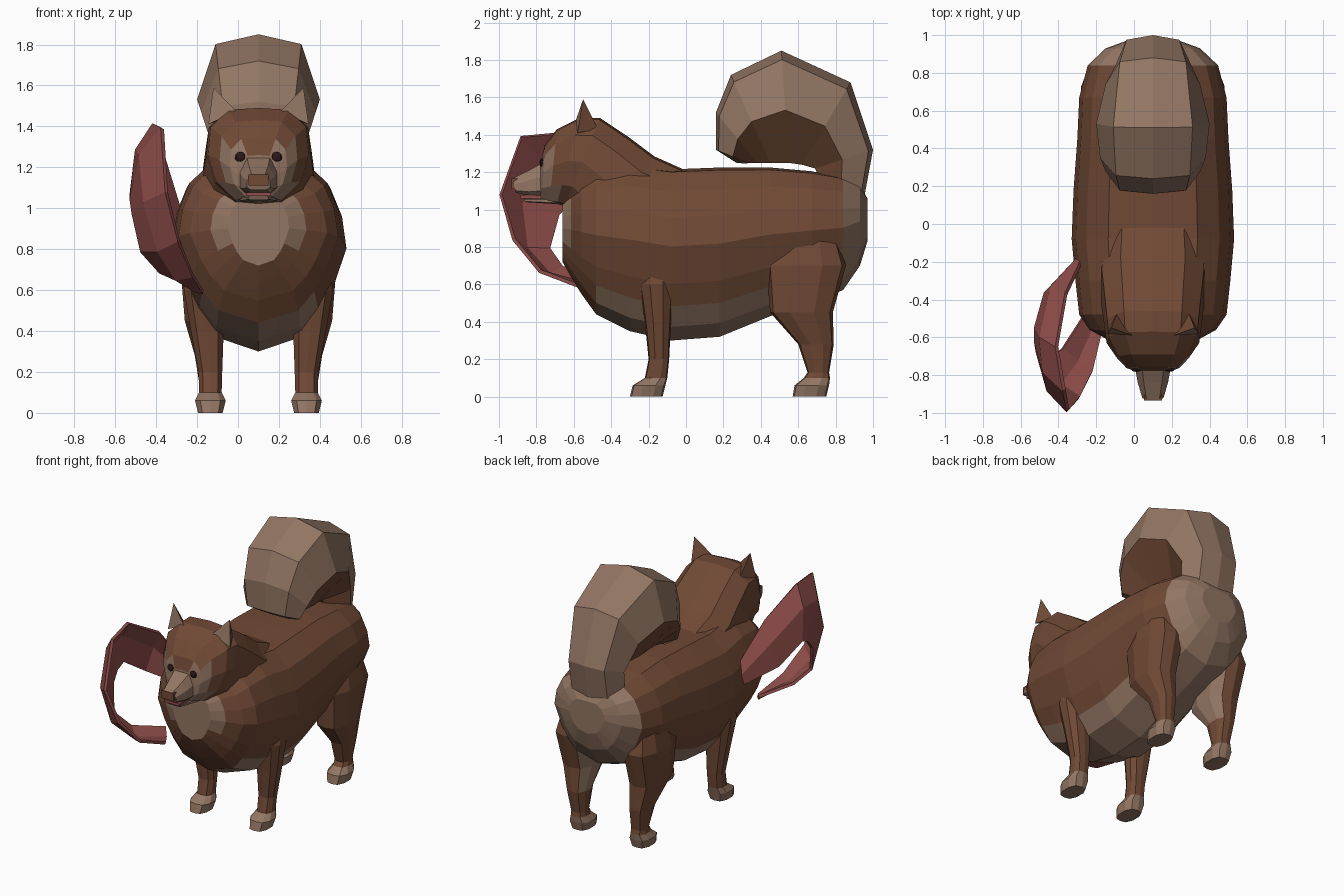
import bpy, bmesh
from mathutils import Vector

cube = bpy.data.objects.get("Cube")
if cube:
    bpy.data.objects.remove(cube, do_unlink=True)

CX = 0.1  # the animal stands a little off centre


def material(name, rgb):
    m = bpy.data.materials.new(name)
    m.use_nodes = True
    m.diffuse_color = (*rgb, 1)
    bsdf = m.node_tree.nodes["Principled BSDF"]
    bsdf.inputs["Base Color"].default_value = (*rgb, 1)
    bsdf.inputs["Roughness"].default_value = 0.9
    return m


BROWN = material("brown fur", (0.165, 0.068, 0.036))
TAN = material("tan fur", (0.29, 0.18, 0.125))
RED = material("red cloth", (0.28, 0.077, 0.07))
DARK = material("dark eye", (0.025, 0.01, 0.008))


def finish(name, bm, mats, rule=None):
    """Turn a bmesh into a flat-shaded object, colouring faces by a rule."""
    bmesh.ops.recalc_face_normals(bm, faces=bm.faces)
    if rule:
        for f in bm.faces:
            c = f.calc_center_median()
            f.material_index = int(rule(Vector((c.x - CX, c.y, c.z)), f.normal))
    me = bpy.data.meshes.new(name)
    bm.to_mesh(me)
    bm.free()
    ob = bpy.data.objects.new(name, me)
    for m in mats:
        me.materials.append(m)
    bpy.context.collection.objects.link(ob)
    return ob


def loft(name, sections, half, rule=None, mats=(BROWN, TAN), side=0):
    """Skin sections (ya, za, yb, zb, half width, x offset) with a half profile."""
    ring = half + [(-w, t) for w, t in reversed(half[1:-1])]
    bm = bmesh.new()
    rows = []
    for ya, za, yb, zb, hw, *off in sections:
        x = CX + side * (off[0] if off else 0)
        rows.append([bm.verts.new((x + w * hw, yb + (ya - yb) * t, zb + (za - zb) * t))
                     for w, t in ring])
    n = len(ring)
    for r, s in zip(rows, rows[1:]):
        for i in range(n):
            j = (i + 1) % n
            bm.faces.new((r[i], r[j], s[j], s[i]))
    bm.faces.new(rows[0])
    bm.faces.new(rows[-1])
    return finish(name, bm, mats, rule)


def box(name, lo, hi, mat):
    bm = bmesh.new()
    bmesh.ops.create_cube(bm, size=1)
    for v in bm.verts:
        v.co = [l + (h - l) * (c + 0.5) for l, h, c in zip(lo, hi, v.co)]
    return finish(name, bm, [mat])


# Body: tan bib at the front, tan belly and rump
def body_rule(c, n):
    bib = c.y < -0.65 or (c.y < -0.62 and c.z > 0.83)
    belly = c.y > -0.46 and n.z < -0.6
    brisket = -0.46 < c.y < -0.1 and c.z < 0.55
    return bib or belly or brisket or c.y > 0.87


body_half = [(0, 1), (.55, .985), (.82, .87), (.95, .72), (1, .55), (.84, .33), (.70, .2),
             (.5, .08), (0, 0)]
body = [(-.66, 1.05, .72, .15), (-.615, 1.10, .64, .235), (-.56, 1.15, .55, .335),
        (-.48, 1.21, .44, .39), (-.30, 1.24, .35, .41), (-.08, 1.215, .30, .43),
        (.18, 1.225, .32, .42), (.45, 1.225, .43, .40), (.67, 1.205, .5, .39),
        (.84, 1.175, .57, .345), (.93, 1.13, .70, .25), (.97, 1.06, .83, .14)]
loft("body", [(y, top, y, bot, hw) for y, top, bot, hw in body], body_half, body_rule)


# Neck and head in one piece with a tan face mask and throat
def mask_rule(c, n):
    brow = abs(c.x) < 0.06 and c.z > 1.25
    throat = n.z < -0.3 and n.y < -0.3 and abs(c.x) < 0.16
    chin = c.y < -0.66 and c.z < 1.15
    return throat or chin or (c.y < -0.70 and c.z < 1.33 and not brow)


head_half = [(0, 1), (.6, .98), (.95, .8), (1, .5), (.84, .22), (.45, .02), (0, 0)]
loft("head", [(.02, 1.2, -.25, .8, .27), (-.17, 1.285, -.5, .85, .285),
              (-.31, 1.39, -.58, .95, .27), (-.46, 1.49, -.65, 1.02, .255),
              (-.57, 1.49, -.69, 1.03, .245), (-.69, 1.43, -.73, 1.04, .19),
              (-.755, 1.345, -.77, 1.05, .14), (-.775, 1.26, -.785, 1.06, .09)],
     head_half, mask_rule)

# Muzzle, jaw, mouth and nose
snout_half = [(0, 1), (.6, 1), (1, .6), (1, .15), (.7, 0), (0, 0)]
loft("muzzle", [(-.74, 1.265, -.72, 1.075, .10), (-.84, 1.21, -.84, 1.075, .08),
                (-.93, 1.165, -.91, 1.09, .056)], snout_half, mats=[TAN])
loft("jaw", [(-.7, 1.07, -.7, 1.03, .09), (-.87, 1.065, -.86, 1.04, .05)], snout_half, mats=[TAN])
box("mouth", (CX - .062, -.885, 1.06), (CX + .062, -.72, 1.077), RED)
box("nose", (CX - .048, -.934, 1.11), (CX + .048, -.9, 1.166), BROWN)

for side, label in ((1, "left"), (-1, "right")):
    # Eye: a flattened ball lying on the mask
    bm = bmesh.new()
    bmesh.ops.create_uvsphere(bm, u_segments=8, v_segments=6, radius=.028)
    bmesh.ops.scale(bm, verts=bm.verts, vec=(1, .5, .9))
    bmesh.ops.translate(bm, verts=bm.verts, vec=(CX + side * .088, -.769, 1.25))
    finish(label + "_eye", bm, [DARK])

    # Ear: a small pyramid with a tan front
    bm = bmesh.new()
    tip, inner, outer, back = [bm.verts.new((CX + side * x, y, z)) for x, y, z in (
        (.22, -.55, 1.59), (.11, -.59, 1.475), (.245, -.58, 1.41), (.19, -.47, 1.43))]
    for f in ((tip, inner, outer), (tip, outer, back), (tip, back, inner), (inner, back, outer)):
        bm.faces.new(f)
    finish(label + "_ear", bm, (BROWN, TAN), lambda c, n: n.y < -0.6)

    # Legs with tan paws, hind legs tan on the inner thigh
    leg_half = [(0, 1), (.65, .95), (1, .68), (1, .3), (.65, .05), (0, 0)]
    fore = [(.76, -.24, -.04, .09, .25), (.6, -.25, -.07, .10, .265), (.4, -.22, -.08, .08, .25),
            (.2, -.20, -.09, .058, .235), (.1, -.22, -.10, .055, .235),
            (.06, -.285, -.11, .075, .235), (0, -.30, -.125, .06, .235)]
    hind = [(.95, .52, .78, .09, .24), (.7, .43, .855, .115, .265), (.45, .45, .785, .10, .26),
            (.28, .6, .79, .066, .245), (.13, .65, .765, .052, .235), (.1, .63, .77, .055, .235),
            (.06, .58, .765, .075, .235), (0, .57, .75, .06, .235)]
    for name, leg in (("front", fore), ("hind", hind)):
        thigh = name == "hind"
        loft(f"{label}_{name}_leg", [(a, z, b, z, hw, x) for z, a, b, hw, x in leg], leg_half,
             lambda c, n: c.z < .1 or (thigh and c.z > .33 and n.x * side < -.4), side=side)


# Curled tail, brown on the inside of the curl
def tail_rule(c, n):
    inward = Vector((0, .55 - c.y, 1.27 - c.z))
    return n.dot(inward.normalized()) < 0.2


tail_half = [(0, 1), (.7, .92), (1, .47), (.4, 0), (0, 0)]
loft("tail", [(.95, 1.05, .72, 1.16, .2), (1, 1.32, .69, 1.22, .2), (.88, 1.68, .62, 1.24, .25),
              (.51, 1.85, .55, 1.25, .3), (.24, 1.72, .45, 1.25, .28), (.16, 1.52, .38, 1.25, .25),
              (.16, 1.32, .33, 1.25, .21), (.27, 1.25, .33, 1.245, .15)], tail_half, tail_rule)

# Red cloth: a curved ribbon given by its two edges, bulging outwards
ribbon = [((-.27, -.18, .96), (-.31, -.21, .84)), ((-.36, -.37, 1.25), (-.47, -.37, .95)),
          ((-.41, -.65, 1.41), (-.52, -.55, 1.07)), ((-.37, -.88, 1.39), (-.52, -.62, 1.04)),
          ((-.35, -.99, 1.08), (-.51, -.68, .97)), ((-.29, -.92, .84), (-.47, -.73, .79)),
          ((-.22, -.78, .67), (-.38, -.66, .69)), ((-.17, -.57, .59), (-.25, -.46, .64))]
heart = Vector((-.3, -.6, 1.0))
bm = bmesh.new()
rows = []
for p, q in ribbon:
    p, q = Vector(p), Vector(q)
    mid = (p + q) / 2
    mid += (mid - heart).normalized() * (p - q).length * .14
    rows.append([bm.verts.new(v) for v in (p, mid, q)])
for r, s in zip(rows, rows[1:]):
    for i in (0, 1):
        bm.faces.new((r[i], r[i + 1], s[i + 1], s[i]))
cloth = finish("red_ribbon", bm, [RED])
solid = cloth.modifiers.new("thickness", "SOLIDIFY")
solid.thickness = .02
solid.offset = 0
